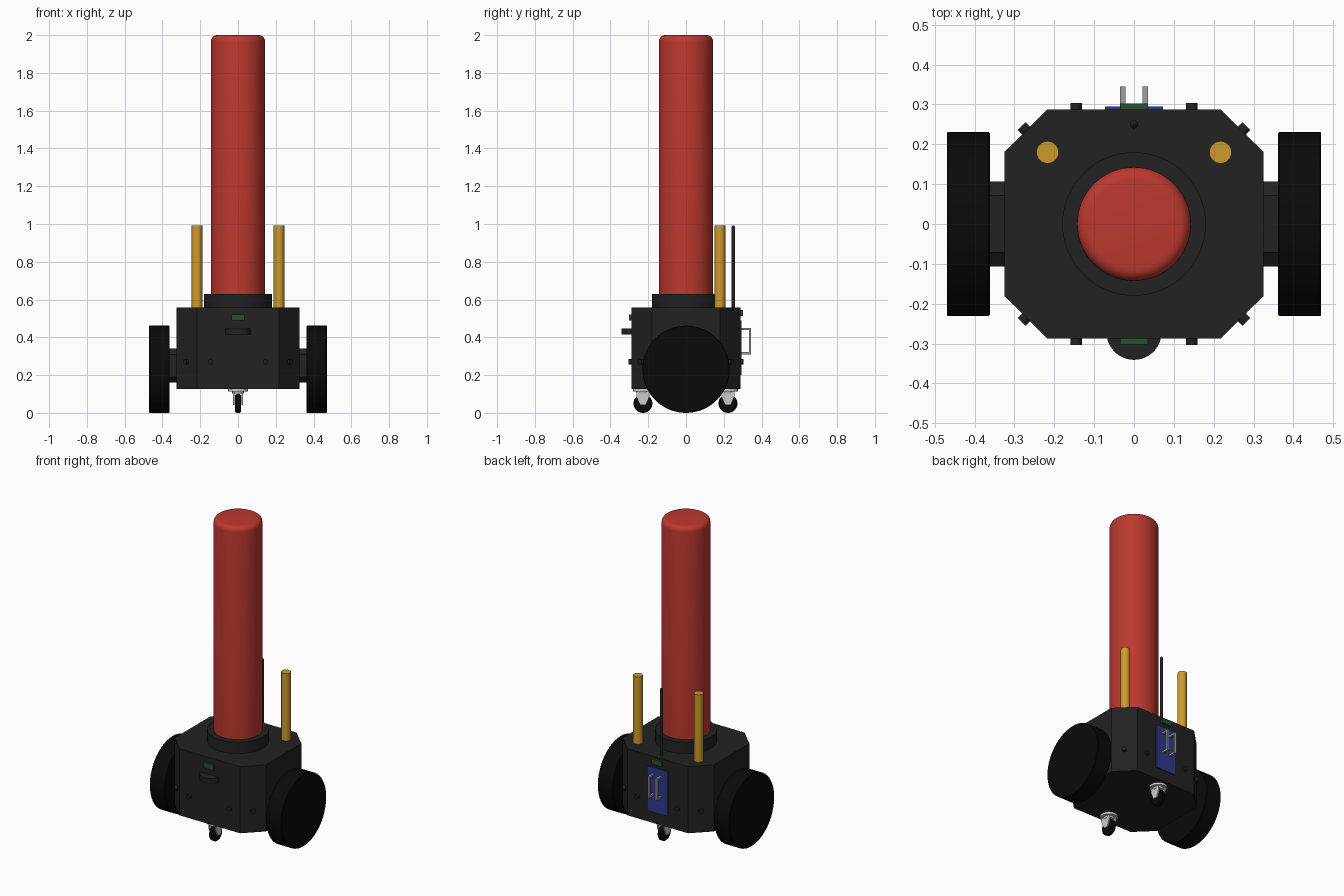
import bpy, bmesh
from math import sin, cos, pi, radians
from mathutils import Vector

if "Cube" in bpy.data.objects:
    bpy.data.objects.remove(bpy.data.objects["Cube"])


def material(name, rgb):
    m = bpy.data.materials.new(name)
    m.diffuse_color = (*rgb, 1)
    m.use_nodes = True
    m.node_tree.nodes["Principled BSDF"].inputs["Base Color"].default_value = m.diffuse_color
    return m


BLACK = material("matte_black", (0.016, 0.016, 0.016))
RUBBER = material("rubber", (0.003, 0.003, 0.003))
RED = material("red", (0.5, 0.04, 0.028))
YELLOW = material("yellow", (0.62, 0.33, 0.025))
BLUE = material("blue", (0.03, 0.04, 0.25))
GREEN = material("green", (0.02, 0.08, 0.03))
WHITE = material("white", (0.8, 0.8, 0.78))
GREY = material("grey", (0.35, 0.35, 0.35))


def finish(name, bm, mat, smooth=False):
    bmesh.ops.recalc_face_normals(bm, faces=bm.faces)
    me = bpy.data.meshes.new(name)
    bm.to_mesh(me)
    bm.free()
    ob = bpy.data.objects.new(name, me)
    bpy.context.collection.objects.link(ob)
    me.materials.append(mat)
    if smooth:
        bpy.ops.object.select_all(action='DESELECT')
        ob.select_set(True)
        bpy.context.view_layer.objects.active = ob
        bpy.ops.object.shade_smooth_by_angle(angle=radians(35))
    return ob


def lathe(name, profile, loc, mat, axis=(0, 0, 1), n=48):
    """Closed solid of revolution; profile is (radius, height) along axis."""
    rot = Vector((0, 0, 1)).rotation_difference(Vector(axis))
    bm = bmesh.new()
    rings = [[bm.verts.new(rot @ Vector((r * cos(2 * pi * i / n), r * sin(2 * pi * i / n), h)) + Vector(loc))
              for i in range(n)] for r, h in profile]
    for a, b in zip(rings, rings[1:]):
        for i in range(n):
            bm.faces.new((a[i], a[(i + 1) % n], b[(i + 1) % n], b[i]))
    bm.faces.new(rings[0])
    bm.faces.new(rings[-1])
    return finish(name, bm, mat, True)


def prism(name, pts, lo, hi, mat, place):
    """Extrude a 2D outline; place(a, b, t) gives the 3D position."""
    bm = bmesh.new()
    f = bm.faces.new([bm.verts.new(place(a, b, lo)) for a, b in pts])
    ext = bmesh.ops.extrude_face_region(bm, geom=[f])
    step = Vector(place(0, 0, hi)) - Vector(place(0, 0, lo))
    bmesh.ops.translate(bm, vec=step, verts=[v for v in ext["geom"] if isinstance(v, bmesh.types.BMVert)])
    return finish(name, bm, mat)


def box(name, x, y, z, mat):
    return prism(name, [(x[0], y[0]), (x[1], y[0]), (x[1], y[1]), (x[0], y[1])],
                 z[0], z[1], mat, lambda a, b, t: (a, b, t))


def chamfered(w, h, cw, ch):
    return [(w, -h + ch), (w, h - ch), (w - cw, h), (-w + cw, h),
            (-w, h - ch), (-w, -h + ch), (-w + cw, -h), (w - cw, -h)]


# body, collar and tall column
prism("body", chamfered(0.325, 0.288, 0.108, 0.107), 0.127, 0.557, BLACK, lambda a, b, t: (a, b, t))
lathe("collar", [(0.18, 0.55), (0.18, 0.63)], (0, 0, 0), BLACK, n=64)
R, B = 0.143, 0.032
dome = [(R - B + B * cos(k * pi / 12), 2 - B + B * sin(k * pi / 12)) for k in range(7)]
lathe("column", [(R, 0.6)] + dome, (0, 0, 0), RED, n=64)

# antenna
lathe("antenna", [(0.01, 0.55), (0.01, 0.982), (0.007, 0.989), (0.003, 0.992)], (0, 0.25, 0), BLACK, n=20)

for s, side in ((-1, "left"), (1, "right")):
    # posts, drive wheels and axle housings
    lathe(f"post_{side}", [(0.028, 0.55), (0.028, 0.992)], (s * 0.217, 0.18, 0), YELLOW, n=32)
    lathe(f"wheel_{side}", [(0.228, 0.362), (0.231, 0.365), (0.231, 0.467), (0.228, 0.47)],
          (0, 0, 0.231), RUBBER, axis=(s, 0, 0), n=64)
    prism(f"axle_housing_{side}", chamfered(0.107, 0.09, 0.035, 0.03), 0.315, 0.366, BLACK,
          lambda a, b, t: (s * t, a, 0.25 + b))
    # U-shaped door handles
    x = (s * 0.028 - 0.007, s * 0.028 + 0.007)
    prism(f"handle_{side}", [(0.29, 0.45), (0.345, 0.45), (0.345, 0.31), (0.29, 0.31),
                             (0.29, 0.322), (0.333, 0.322), (0.333, 0.438), (0.29, 0.438)],
          x[0], x[1], GREY, lambda a, b, t: (t, a, b))

# range sensors around the body
for sx in (-1, 1):
    for sy in (-1, 1):
        tag = ("left" if sx < 0 else "right") + ("_front" if sy < 0 else "_back")
        button = [(0.014, -0.01), (0.014, 0.016)]
        lathe(f"sensor_{tag}", button, (sx * 0.145, sy * 0.288, 0.27), BLACK, axis=(0, sy, 0), n=20)
        lathe(f"corner_sensor_{tag}", button, (sx * 0.271, sy * 0.2345, 0.27), BLACK,
              axis=(sx, sy, 0), n=20)

# front scanner, displays and rear door
lathe("front_scanner", [(0.069, 0.416), (0.069, 0.448)], (0, -0.272, 0), BLACK)
box("front_display", (-0.035, 0.035), (-0.302, -0.28), (0.488, 0.52), GREEN)
box("back_display", (-0.035, 0.035), (0.28, 0.302), (0.512, 0.545), GREEN)
box("back_door", (-0.073, 0.073), (0.28, 0.295), (0.2, 0.488), BLUE)

# casters
for y, tag in ((-0.228, "front"), (0.222, "back")):
    lathe(f"caster_plate_{tag}", [(0.052, 0.113), (0.052, 0.13)], (0, y, 0), WHITE).scale = (1, 1, 1)
    lathe(f"caster_swivel_{tag}", [(0.03, 0.102), (0.034, 0.115)], (0, y, 0), WHITE, n=32)
    lathe(f"caster_wheel_{tag}", [(0.044, -0.016), (0.05, -0.01), (0.05, 0.01), (0.044, 0.016)],
          (0, y, 0.05), RUBBER, axis=(1, 0, 0))
    for s, side in ((-1, "left"), (1, "right")):
        prism(f"caster_fork_{tag}_{side}",
              [(-0.036, 0.115), (0.036, 0.115), (0.034, 0.085), (0.015, 0.042), (-0.015, 0.042), (-0.034, 0.085)],
              0.019, 0.027, WHITE, lambda a, b, t: (s * t, y + a, b))
